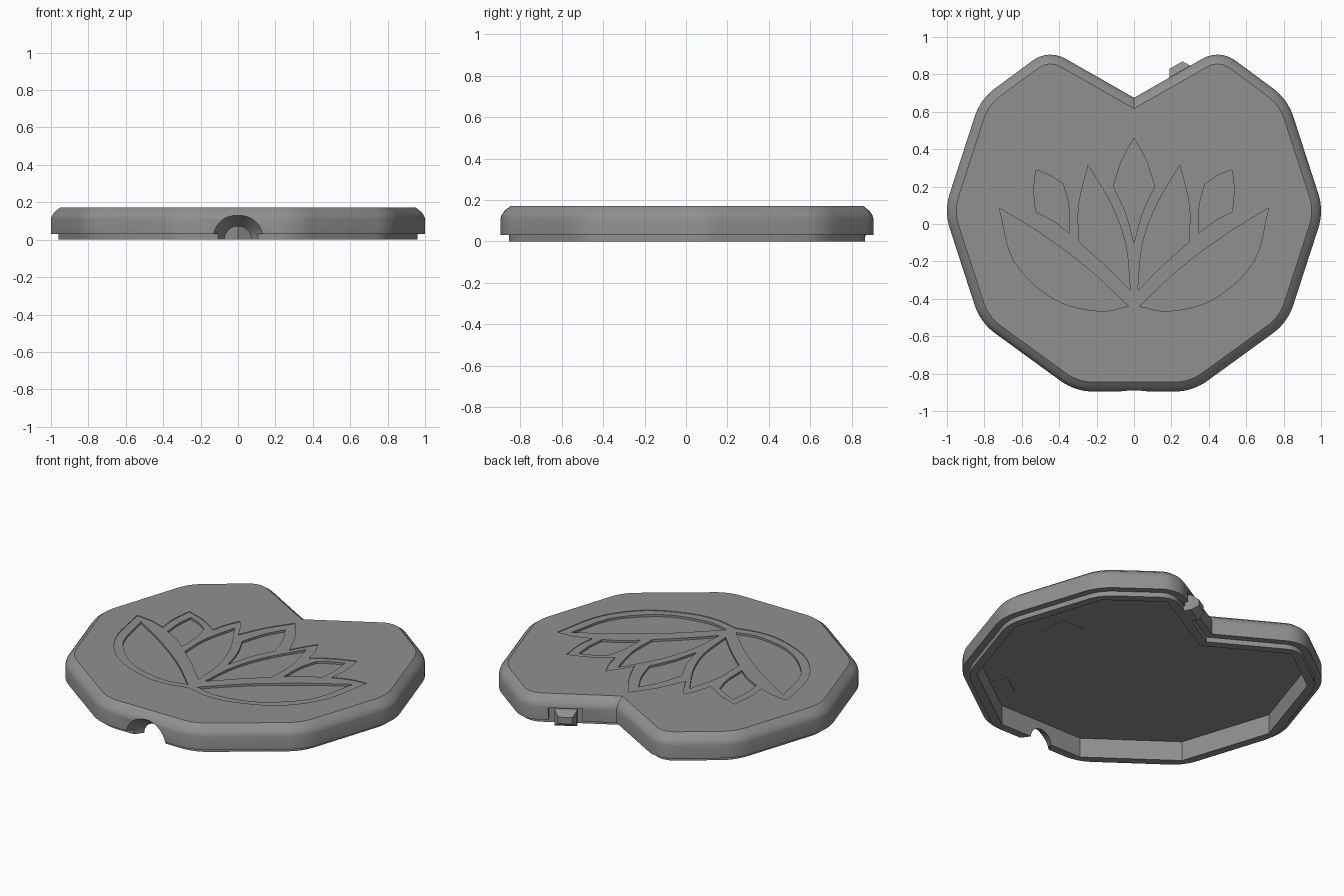
import bpy, bmesh, math
from math import sin, cos, pi, radians
from mathutils import Vector, Matrix

cube = bpy.data.objects.get("Cube")
if cube:
    bpy.data.objects.remove(cube)

grey = bpy.data.materials.new("mid_grey")
grey.use_nodes = True
grey.diffuse_color = (0.28, 0.28, 0.28, 1)
grey.node_tree.nodes["Principled BSDF"].inputs["Base Color"].default_value = (0.28, 0.28, 0.28, 1)


def make_object(name, bm):
    bmesh.ops.remove_doubles(bm, verts=bm.verts, dist=1e-5)
    bmesh.ops.recalc_face_normals(bm, faces=bm.faces)
    mesh = bpy.data.meshes.new(name)
    bm.to_mesh(mesh)
    bm.free()
    mesh.materials.append(grey)
    obj = bpy.data.objects.new(name, mesh)
    bpy.context.collection.objects.link(obj)
    return obj


def loft(name, loops):
    """Skin a stack of equal-length point loops and cap both ends."""
    bm = bmesh.new()
    rings = [[bm.verts.new(p) for p in loop] for loop in loops]
    n = len(rings[0])
    for a, b in zip(rings, rings[1:]):
        for i in range(n):
            j = (i + 1) % n
            bm.faces.new((a[i], a[j], b[j], b[i]))
    bm.faces.new(rings[0][::-1])
    bm.faces.new(rings[-1])
    return make_object(name, bm)


def prism(name, points, z0, z1):
    return loft(name, [[(x, y, z) for x, y in points] for z in (z0, z1)])


# Ten-sided outline with a V notch at the back; each corner has a fillet radius
CENTRE_Y, RADIUS = 0.07, 1.0155
right_side = [(RADIUS * cos(radians(a)), CENTRE_Y + RADIUS * sin(radians(a)), 0.3)
              for a in (-72, -36, 0, 36)] + [(0.458, 0.936, 0.16)]
outline = right_side + [(0, 0.675, 0)] + [(-x, y, r) for x, y, r in reversed(right_side)]


def ring(inset, z, sharp=False, steps=8):
    pts = [Vector((x, y)) for x, y, r in outline]
    n = len(pts)
    dirs = [(pts[(i + 1) % n] - pts[i]).normalized() for i in range(n)]
    loop = []
    for i in range(n):
        d0, d1 = dirs[i - 1], dirs[i]
        n0, n1 = Vector((-d0.y, d0.x)), Vector((-d1.y, d1.x))
        half = (n0 + n1) / (1 + n0.dot(n1))
        corner = pts[i] + half * inset
        if outline[i][2] == 0:
            loop.append((*corner, z))
            continue
        r = 0 if sharp else outline[i][2] - inset
        middle = corner + half * r
        start, turn = math.atan2(-n0.y, -n0.x), n0.angle(n1)
        for k in range(steps + 1):
            a = start + turn * k / steps
            loop.append((middle.x + r * cos(a), middle.y + r * sin(a), z))
    return loop


# Hollow lid: cavity, locating lip, side wall, rounded shoulder, top
lid = loft("lid_shell", [
    ring(0.09, 0.12, True), ring(0.09, 0, True), ring(0.04, 0), ring(0.04, 0.03),
    ring(0, 0.03), ring(0, 0.11), ring(0.005, 0.128), ring(0.02, 0.149), ring(0.05, 0.172)])


def cut(cutter):
    cutter.hide_render = True
    mod = lid.modifiers.new("cut", 'BOOLEAN')
    mod.operation, mod.solver, mod.object = 'DIFFERENCE', 'EXACT', cutter
    bpy.context.view_layer.objects.active = lid
    bpy.ops.object.modifier_apply(modifier=mod.name)
    bpy.data.objects.remove(cutter)


def smooth(points, steps=6):
    """Curve through the points."""
    p = [Vector(q) for q in points]
    p = [2 * p[0] - p[1]] + p + [2 * p[-1] - p[-2]]
    out = []
    for a, b, c, d in zip(p, p[1:], p[2:], p[3:]):
        for k in range(steps):
            t = k / steps
            out.append(0.5 * (2 * b + (c - a) * t + (2 * a - 5 * b + 4 * c - d) * t * t
                              + (3 * b - a - 3 * c + d) * t ** 3))
    return out + [p[-2]]


def chain(*curves):
    pts = []
    for curve in curves:
        pts += [tuple(q) for q in smooth(curve)][:-1]
    return pts


def flip(points):
    return [(-x, y) for x, y in reversed(points)]


# Flower border, shallow
half_flower = chain(
    [(0, -0.48), (0.15, -0.51), (0.32, -0.49), (0.55, -0.38), (0.71, -0.17), (0.78, 0.135)],
    [(0.78, 0.135), (0.68, 0.125), (0.575, 0.09)],
    [(0.575, 0.09), (0.585, 0.21), (0.57, 0.345)],
    [(0.57, 0.345), (0.44, 0.295), (0.325, 0.225)],
    [(0.325, 0.225), (0.305, 0.31), (0.265, 0.4)],
    [(0.265, 0.4), (0.215, 0.325), (0.175, 0.25)],
    [(0.175, 0.25), (0.1, 0.41), (0, 0.555)])
cut(prism("flower_cutter", half_flower + [(0, 0.555)] + flip(half_flower)[:-1], 0.168, 0.25))

# Petals, deeper
centre_half = chain([(0, -0.1), (0.045, 0.06), (0.11, 0.2)], [(0.11, 0.2), (0.065, 0.34), (0, 0.46)])
side_petals = [
    chain([(0.02, -0.355), (0.16, -0.215), (0.295, -0.095)],
          [(0.295, -0.095), (0.295, 0.1), (0.245, 0.315)],
          [(0.245, 0.315), (0.12, 0.1), (0.045, -0.11), (0.02, -0.355)]),
    chain([(0.345, -0.05), (0.43, 0.015), (0.525, 0.065)],
          [(0.525, 0.065), (0.535, 0.18), (0.525, 0.29)],
          [(0.525, 0.29), (0.45, 0.26), (0.38, 0.215)],
          [(0.38, 0.215), (0.35, 0.1), (0.345, -0.05)]),
    chain([(0.03, -0.44), (0.19, -0.465), (0.43, -0.4), (0.64, -0.2), (0.72, 0.085)],
          [(0.72, 0.085), (0.5, -0.05), (0.25, -0.235), (0.03, -0.44)])]
petals = [centre_half + [(0, 0.46)] + flip(centre_half)[:-1]]
petals += side_petals + [flip(p) for p in side_petals]
for petal in petals:
    cut(prism("petal_cutter", petal, 0.155, 0.25))

# Flared cable opening at the front
cut(loft("opening_cutter", [[(r * cos(a), y, r * sin(a)) for a in (2 * pi * k / 48 for k in range(48))]
                            for y, r in ((-0.95, 0.173), (-0.76, 0.04))]))


# Latch on the left wall of the notch: along the wall, outwards, up
def on_wall(s, out, z):
    return Vector((0, 0.675, 0)) + Matrix.Rotation(radians(30), 3, 'Z') @ Vector((s, out, z))


def wall_block(name, sections):
    return loft(name, [[on_wall(s, out, z) for s, z in ((s0, z0), (s1, z0), (s1, z1), (s0, z1))]
                       for out, s0, s1, z0, z1 in sections])


cut(wall_block("slot_cutter", [(-0.035, 0.19, 0.38, -0.05, 0.105), (0.1, 0.19, 0.38, -0.05, 0.105)]))
wall_block("latch_hook", [(-0.06, 0.22, 0.345, 0.0, 0.1), (0.0, 0.22, 0.345, 0.0, 0.095),
                          (0.039, 0.242, 0.322, 0.03, 0.07)])

# Square pads on the underside of the top
for name, x, y, turn in (("side_pad", 0.56, 0.06, 0), ("corner_pad", 0.44, -0.66, 36)):
    corners = [Matrix.Rotation(radians(turn), 2) @ Vector((i * 0.08, j * 0.08))
               for i, j in ((-1, -1), (1, -1), (1, 1), (-1, 1))]
    prism(name, [(x + c.x, y + c.y) for c in corners], 0.116, 0.125)

bpy.ops.object.select_all(action='DESELECT')
lid.select_set(True)
bpy.context.view_layer.objects.active = lid
bpy.ops.object.shade_smooth_by_angle(angle=radians(30))
